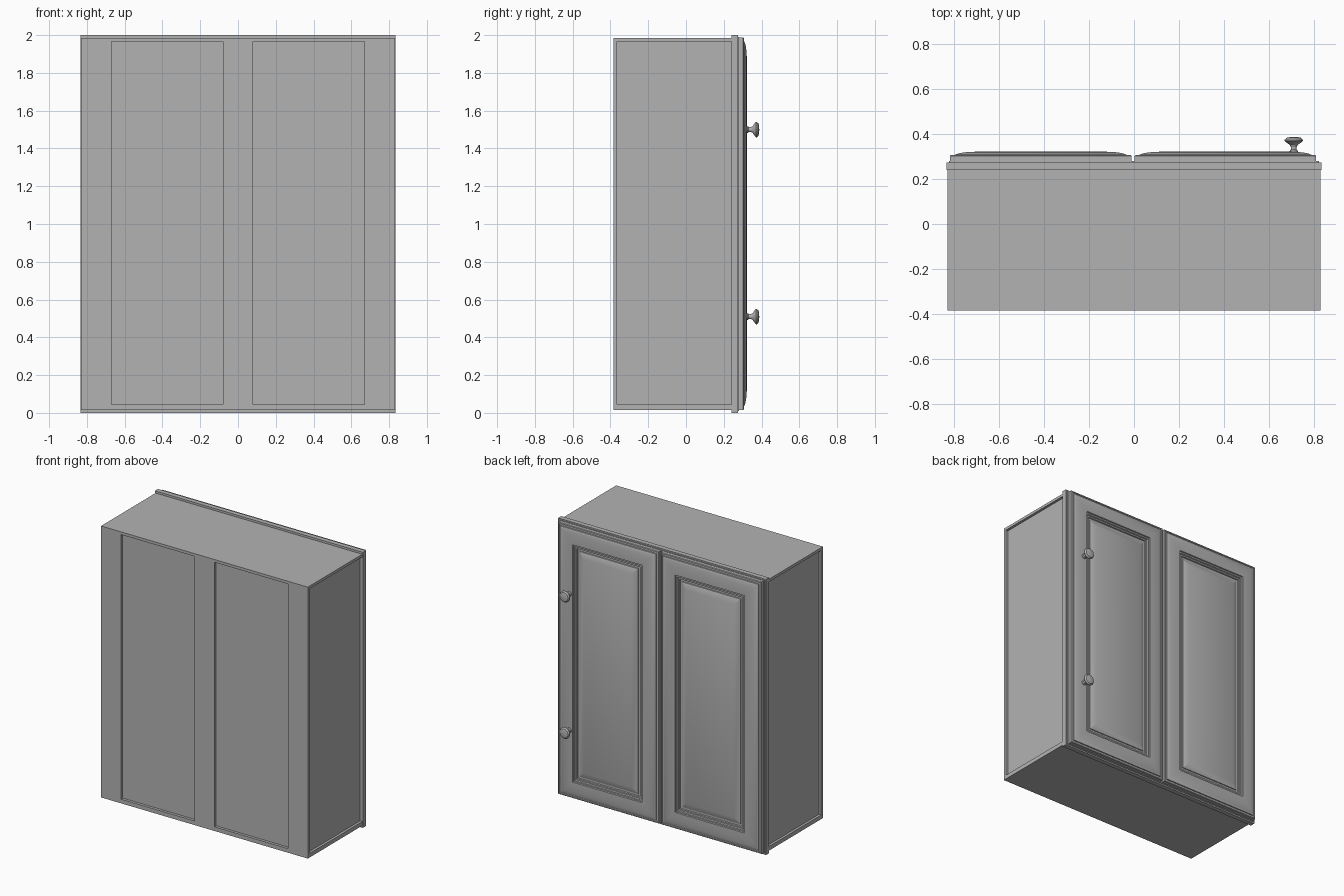
import bpy
import bmesh
import math

if "Cube" in bpy.data.objects:
    bpy.data.objects.remove(bpy.data.objects["Cube"], do_unlink=True)

GREY = (0.45, 0.45, 0.45, 1)
paint = bpy.data.materials.new("grey paint")
paint.use_nodes = True
paint.diffuse_color = GREY
paint.node_tree.nodes["Principled BSDF"].inputs["Base Color"].default_value = GREY


def finish(name, bm, smooth=False):
    bmesh.ops.recalc_face_normals(bm, faces=bm.faces)
    mesh = bpy.data.meshes.new(name)
    bm.to_mesh(mesh)
    bm.free()
    mesh.materials.append(paint)
    obj = bpy.data.objects.new(name, mesh)
    bpy.context.collection.objects.link(obj)
    if smooth:
        bpy.ops.object.select_all(action="DESELECT")
        obj.select_set(True)
        bpy.context.view_layer.objects.active = obj
        bpy.ops.object.shade_smooth_by_angle(angle=math.radians(25))
    return obj


def box(name, x0, x1, y0, y1, z0, z1):
    bm = bmesh.new()
    bmesh.ops.create_cube(bm, size=1)
    for v in bm.verts:
        v.co = (x1 if v.co.x > 0 else x0,
                y1 if v.co.y > 0 else y0,
                z1 if v.co.z > 0 else z0)
    return finish(name, bm)


def recess(body, *bounds):
    """Sink a rectangular panel into the carcass."""
    cutter = box("recess_cutter", *bounds)
    cutter.hide_render = True
    mod = body.modifiers.new("recess", "BOOLEAN")
    mod.operation = "DIFFERENCE"
    mod.solver = "EXACT"
    mod.object = cutter
    bpy.context.view_layer.objects.active = body
    bpy.ops.object.modifier_apply(modifier=mod.name)
    bpy.data.objects.remove(cutter, do_unlink=True)


# Carcass with sunken panels on the back and both sides
carcass = box("carcass", -0.83, 0.83, -0.385, 0.26, 0.015, 1.985)
for s in (-1, 1):
    xa, xb = sorted((s * 0.08, s * 0.67))
    recess(carcass, xa, xb, -0.5, -0.365, 0.045, 1.965)
    xa, xb = sorted((s * 0.812, s * 0.95))
    recess(carcass, xa, xb, -0.365, 0.24, 0.045, 1.965)

# Face frame and the thin reveal behind the doors
box("face_frame", -0.835, 0.835, 0.24, 0.275, 0, 2)
box("door_reveal", -0.825, 0.825, 0.275, 0.28, 0.01, 1.99)

# Raised-panel door cross-section: (inset from edge, depth)
DOOR = [(0, 0.28), (0, 0.303), (0.004, 0.307), (0.012, 0.307), (0.014, 0.303),
        (0.02, 0.303), (0.022, 0.309), (0.035, 0.314), (0.055, 0.318),
        (0.08, 0.321), (0.11, 0.322), (0.125, 0.322), (0.128, 0.314),
        (0.138, 0.314), (0.142, 0.306), (0.152, 0.306), (0.155, 0.298),
        (0.168, 0.298), (0.17, 0.303), (0.212, 0.318)]


def door(name, x0, x1, z0, z1):
    bm = bmesh.new()
    rings = []
    for d, y in DOOR:
        corners = ((x0 + d, z0 + d), (x1 - d, z0 + d),
                   (x1 - d, z1 - d), (x0 + d, z1 - d))
        rings.append([bm.verts.new((x, y, z)) for x, z in corners])
    for a, b in zip(rings, rings[1:]):
        for i in range(4):
            j = (i + 1) % 4
            bm.faces.new((a[i], a[j], b[j], b[i]))
    bm.faces.new(rings[0])
    bm.faces.new(rings[-1])
    finish(name, bm, True)


door("left_door", 0.003, 0.812, 0.015, 1.988)
door("right_door", -0.82, -0.011, 0.015, 1.988)

# Turned knob cross-section: (radius, depth)
KNOB = [(0, 0.31), (0.018, 0.31), (0.018, 0.326), (0.013, 0.332), (0.013, 0.343),
        (0.018, 0.353), (0.034, 0.364), (0.041, 0.37), (0.041, 0.375),
        (0.036, 0.379), (0.033, 0.384), (0.018, 0.387), (0, 0.388)]


def knob(name, x, z):
    bm = bmesh.new()
    verts = [bm.verts.new((x + r, y, z)) for r, y in KNOB]
    edges = [bm.edges.new(p) for p in zip(verts, verts[1:])]
    bmesh.ops.spin(bm, geom=verts + edges, cent=(x, 0, z), axis=(0, 1, 0),
                   angle=math.tau, steps=24)
    bmesh.ops.remove_doubles(bm, verts=bm.verts, dist=0.0005)
    finish(name, bm, True)


knob("upper_knob", 0.712, 1.5)
knob("lower_knob", 0.712, 0.51)
